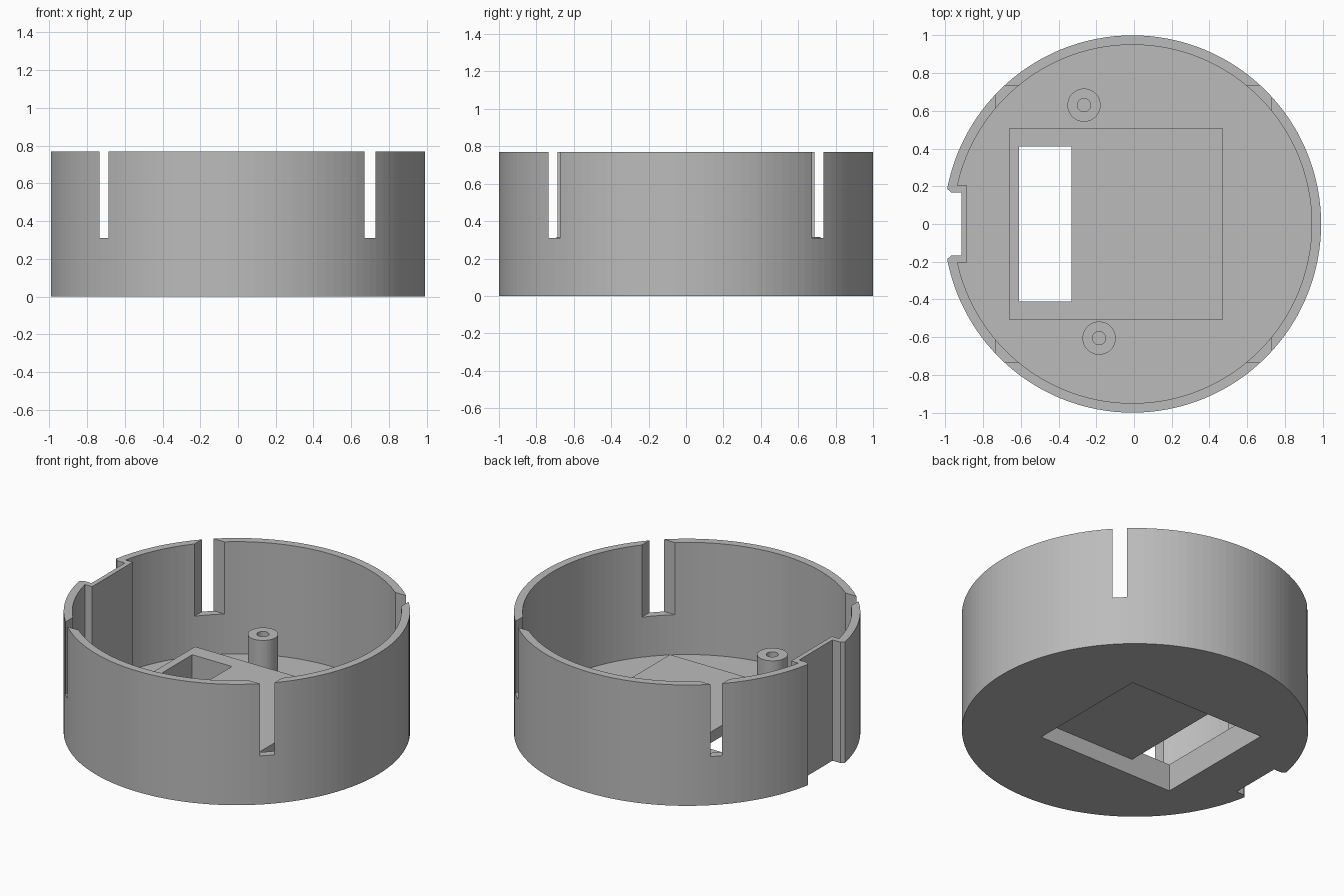
import bpy
import bmesh
import math

if "Cube" in bpy.data.objects:
    bpy.data.objects.remove(bpy.data.objects["Cube"], do_unlink=True)

# Main dimensions
CENTER_X = -0.008
HEIGHT = 0.77
FLOOR = 0.055
PLATEAU = 0.175
SLOT_BASE = 0.31
POST_TOP = 0.315
ABOVE = HEIGHT + 0.2

grey = bpy.data.materials.new("plain grey")
grey.use_nodes = True
COLOUR = (0.5, 0.5, 0.5, 1)
grey.diffuse_color = COLOUR
grey.node_tree.nodes["Principled BSDF"].inputs["Base Color"].default_value = COLOUR


def prism(name, points, z0, z1):
    """Extrude a flat outline from z0 up to z1."""
    bm = bmesh.new()
    base = bm.faces.new([bm.verts.new((x, y, z0)) for x, y in points])
    top = bmesh.ops.extrude_face_region(bm, geom=[base])["geom"]
    for v in top:
        if isinstance(v, bmesh.types.BMVert):
            v.co.z = z1
    bmesh.ops.recalc_face_normals(bm, faces=bm.faces)
    mesh = bpy.data.meshes.new(name)
    bm.to_mesh(mesh)
    bm.free()
    mesh.materials.append(grey)
    obj = bpy.data.objects.new(name, mesh)
    bpy.context.collection.objects.link(obj)
    return obj


def disc(name, x, y, radius, z0, z1, sides):
    angles = [math.tau * i / sides for i in range(sides)]
    ring = [(x + radius * math.cos(a), y + radius * math.sin(a)) for a in angles]
    return prism(name, ring, z0, z1)


def box(name, x0, x1, half_y, z0, z1):
    outline = [(x0, -half_y), (x1, -half_y), (x1, half_y), (x0, half_y)]
    return prism(name, outline, z0, z1)


def combine(target, tool, operation):
    """Apply a boolean and discard the tool."""
    mod = target.modifiers.new(operation.lower(), "BOOLEAN")
    mod.operation = operation
    mod.solver = "EXACT"
    mod.object = tool
    bpy.context.view_layer.objects.active = target
    bpy.ops.object.modifier_apply(modifier=mod.name)
    bpy.data.objects.remove(tool, do_unlink=True)


# Round open housing
housing = disc("round_housing", CENTER_X, 0, 1, 0, HEIGHT, 128)
combine(housing, disc("cavity", CENTER_X, 0, 0.95, FLOOR, ABOVE, 128), "DIFFERENCE")

# Four corner slots, cut where a square pokes through the wall
combine(housing, box("slot_cutter", -0.735, 0.73, 0.735, SLOT_BASE, ABOVE), "DIFFERENCE")

# Side channel: inner backing block, then chamfered groove outside
combine(housing, box("channel_block", -0.965, -0.885, 0.205, 0, HEIGHT), "UNION")
side = [(-0.915, 0.168), (-0.97, 0.168), (-0.992, 0.188), (-1.1, 0.188)]
groove = side + [(x, -y) for x, y in reversed(side)]
combine(housing, prism("groove_cutter", groove, -0.1, ABOVE), "DIFFERENCE")

# Raised plateau on the floor with a pocket below and a window through it
combine(housing, box("plateau", -0.66, 0.47, 0.51, 0.02, PLATEAU), "UNION")
combine(housing, box("pocket_cutter", -0.61, 0.355, 0.41, -0.1, 0.105), "DIFFERENCE")
combine(housing, box("window_cutter", -0.61, -0.33, 0.41, -0.1, 0.25), "DIFFERENCE")

# Hollow screw posts
for name, x, y in (("back_post", -0.265, 0.63), ("front_post", -0.185, -0.605)):
    post = disc(name, x, y, 0.088, FLOOR - 0.02, POST_TOP, 48)
    combine(post, disc("bore", x, y, 0.035, FLOOR, POST_TOP + 0.1, 32), "DIFFERENCE")
